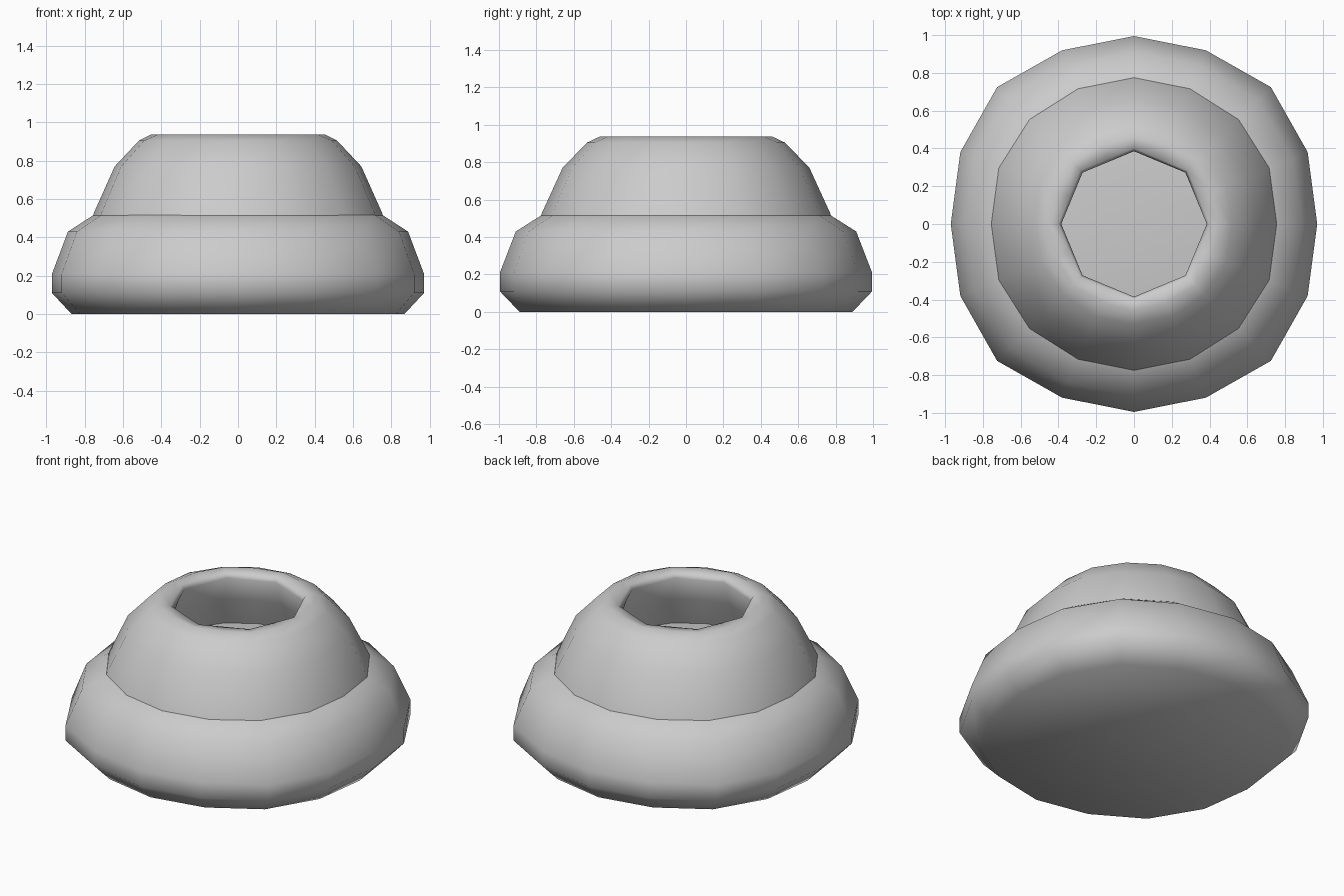
import bpy, bmesh
from math import cos, sin, pi, radians

if "Cube" in bpy.data.objects:
    bpy.data.objects.remove(bpy.data.objects["Cube"])

SIDES = 16


def lathe(name, profile, close_start=False, close_end=False):
    """Revolve (radius, z, octagon amount, corner bulge) rings into a part."""
    bm = bmesh.new()
    rings = []
    for r, z, octo, bulge in profile:
        ring = []
        for i in range(SIDES):
            a = 2 * pi * i / SIDES
            k = 1 - octo * (1 - cos(pi / 8)) * (i % 2)
            k *= 1 + bulge * (i % 4 == 2)
            x = r * k * cos(a)
            if i % 8 == 0:
                x *= 0.975 + 0.025 * octo
            ring.append(bm.verts.new((x, r * k * sin(a), z)))
        rings.append(ring)
    for lo, hi in zip(rings, rings[1:]):
        for i in range(SIDES):
            j = (i + 1) % SIDES
            bm.faces.new((lo[i], lo[j], hi[j], hi[i]))
    if close_start:
        bm.faces.new(rings[0][::-1])
    if close_end:
        bm.faces.new(rings[-1])
    bmesh.ops.recalc_face_normals(bm, faces=bm.faces[:])
    mesh = bpy.data.meshes.new(name)
    bm.to_mesh(mesh)
    bm.free()
    obj = bpy.data.objects.new(name, mesh)
    bpy.context.collection.objects.link(obj)
    mesh.shade_smooth()
    return obj


# wide cushion-shaped base with a low domed top
lathe("base", [
    (0.89, 0.0, 0, 0.02), (0.995, 0.11, 0, 0.03), (0.995, 0.21, 0, 0.03),
    (0.91, 0.43, 0, 0.02), (0.76, 0.525, 0, 0.01), (0.50, 0.56, 0, 0),
    (0.22, 0.58, 0, 0),
], close_start=True, close_end=True)

# open collar: outer slope, rounded lip, octagonal mouth, inner wall
lathe("collar", [
    (0.78, 0.50, 0, 0.01), (0.77, 0.53, 0, 0.01), (0.66, 0.77, 0, 0),
    (0.53, 0.905, 0, 0), (0.46, 0.938, 0.3, 0), (0.40, 0.93, 1, 0),
    (0.385, 0.90, 1, 0), (0.42, 0.75, 0.5, 0), (0.50, 0.54, 0, 0),
])
